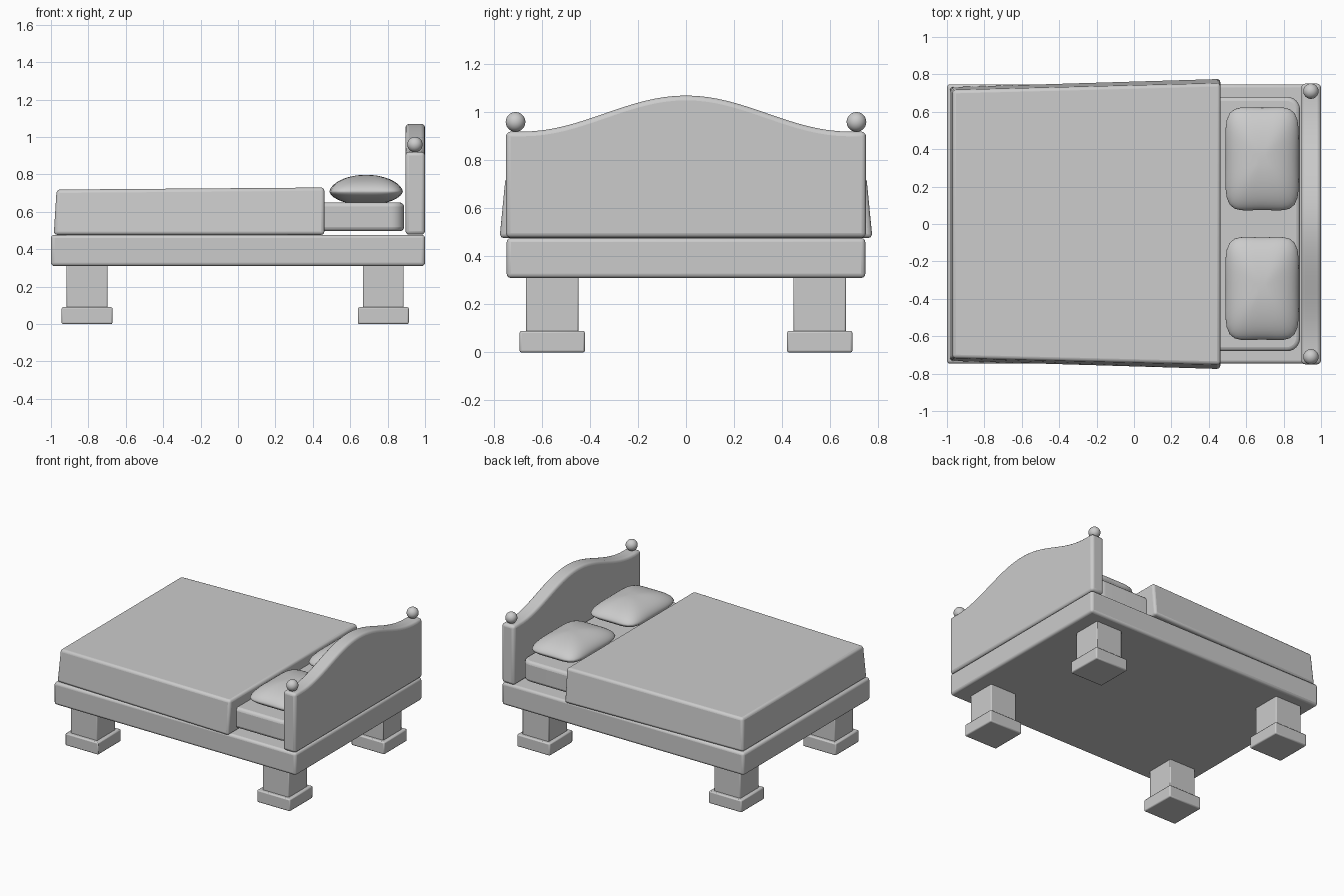
import bpy, bmesh, math

if "Cube" in bpy.data.objects:
    bpy.data.objects.remove(bpy.data.objects["Cube"])

def finish(name, bm, bevel=0.0, segs=3, angle=40):
    bmesh.ops.recalc_face_normals(bm, faces=bm.faces)
    me = bpy.data.meshes.new(name)
    bm.to_mesh(me)
    bm.free()
    ob = bpy.data.objects.new(name, me)
    bpy.context.collection.objects.link(ob)
    if bevel:
        m = ob.modifiers.new("bevel", 'BEVEL')
        m.width, m.segments = bevel, segs
        m.limit_method, m.angle_limit = 'ANGLE', math.radians(40)
    bpy.ops.object.select_all(action='DESELECT')
    ob.select_set(True)
    bpy.context.view_layer.objects.active = ob
    bpy.ops.object.shade_smooth_by_angle(angle=math.radians(angle))
    return ob

def box_bm(x0, x1, y0, y1, z0, z1):
    bm = bmesh.new()
    bmesh.ops.create_cube(bm, size=1)
    for v in bm.verts:
        v.co = (x1 if v.co.x > 0 else x0, y1 if v.co.y > 0 else y0, z1 if v.co.z > 0 else z0)
    return bm

# Base frame
finish("bed_frame", box_bm(-1, 1, -0.747, 0.747, 0.31, 0.477), 0.018)

# Legs: post on a wider foot block
for x, xn in ((-0.807, "foot_end"), (0.777, "head_end")):
    for y, yn in ((-0.557, "front"), (0.557, "back")):
        bm = box_bm(x - 0.109, x + 0.109, y - 0.109, y + 0.109, 0.08, 0.32)
        finish(f"{xn}_{yn}_leg_post", bm, 0.006, 2)
        bm = box_bm(x - 0.136, x + 0.136, y - 0.136, y + 0.136, 0, 0.09)
        finish(f"{xn}_{yn}_leg_foot", bm, 0.008, 2)

# Mattress, corners rounded in plan first
bm = box_bm(-0.93, 0.888, -0.68, 0.68, 0.497, 0.65)
upright = [e for e in bm.edges if abs(e.verts[0].co.z - e.verts[1].co.z) > 0.1]
bmesh.ops.bevel(bm, geom=upright, offset=0.07, segments=6, profile=0.5, affect='EDGES')
finish("mattress", bm, 0.022)

# Blanket, flaring toward the pillows
bm = box_bm(-0.985, 0.462, -1, 1, 0.477, 0.73)
for v in bm.verts:
    top, head = v.co.z > 0.6, v.co.x > 0
    v.co.y *= (0.752 if top else 0.777) if head else (0.716 if top else 0.733)
    if top and not head:
        v.co.x, v.co.z = -0.97, 0.719
finish("blanket", bm, 0.018)

# Headboard with a curved crest
pts = [(-0.75, 0.478), (0.75, 0.478), (0.75, 0.92)]
for i in range(33):
    y = 0.68 * (1 - i / 16)
    pts.append((y, 0.92 + 0.075 * (1 + math.cos(math.pi * y / 0.68))))
pts.append((-0.75, 0.92))
bm = bmesh.new()
face = bm.faces.new([bm.verts.new((0.895, y, z)) for y, z in pts])
ext = bmesh.ops.extrude_face_region(bm, geom=[face])
bmesh.ops.translate(bm, vec=(0.105, 0, 0), verts=[g for g in ext['geom'] if isinstance(g, bmesh.types.BMVert)])
finish("headboard", bm, 0.02)

# Ball finials
for y, n in ((-0.71, "front"), (0.71, "back")):
    bm = bmesh.new()
    bmesh.ops.create_uvsphere(bm, u_segments=32, v_segments=16, radius=0.041)
    bmesh.ops.translate(bm, vec=(0.946, y, 0.96), verts=bm.verts)
    finish(f"{n}_finial", bm)

# Pillows: puffed superellipse cushions with gently dented sides
N, R = 48, 12
for cy, n in ((-0.345, "front"), (0.348, "back")):
    bm = bmesh.new()
    rings = []
    for j in range(1, 2 * R):
        t = math.pi * j / (2 * R) - math.pi / 2
        c, s = math.cos(t), math.sin(t)
        ring = []
        for i in range(N):
            a = 2 * math.pi * i / N
            ca, sa = math.cos(a), math.sin(a)
            r = (abs(ca) ** 4.5 + abs(sa) ** 4.5) ** (-1 / 4.5)
            u, v = r * ca * c, r * sa * c
            dent = 0.05 * c ** 4
            x = 0.205 * u * (1 - dent * math.cos(math.pi * v / 2))
            y = 0.288 * v * (1 - dent * math.cos(math.pi * u / 2))
            h = 0.09 if s > 0 else 0.072
            z = h * math.copysign(abs(s) ** 1.25, s)
            ring.append(bm.verts.new((0.685 + x, cy + y, 0.708 + z)))
        rings.append(ring)
    for lo, hi in zip(rings, rings[1:]):
        for i in range(N):
            k = (i + 1) % N
            bm.faces.new((lo[i], lo[k], hi[k], hi[i]))
    bm.faces.new(rings[0])
    bm.faces.new(rings[-1])
    finish(f"{n}_pillow", bm, angle=60)
